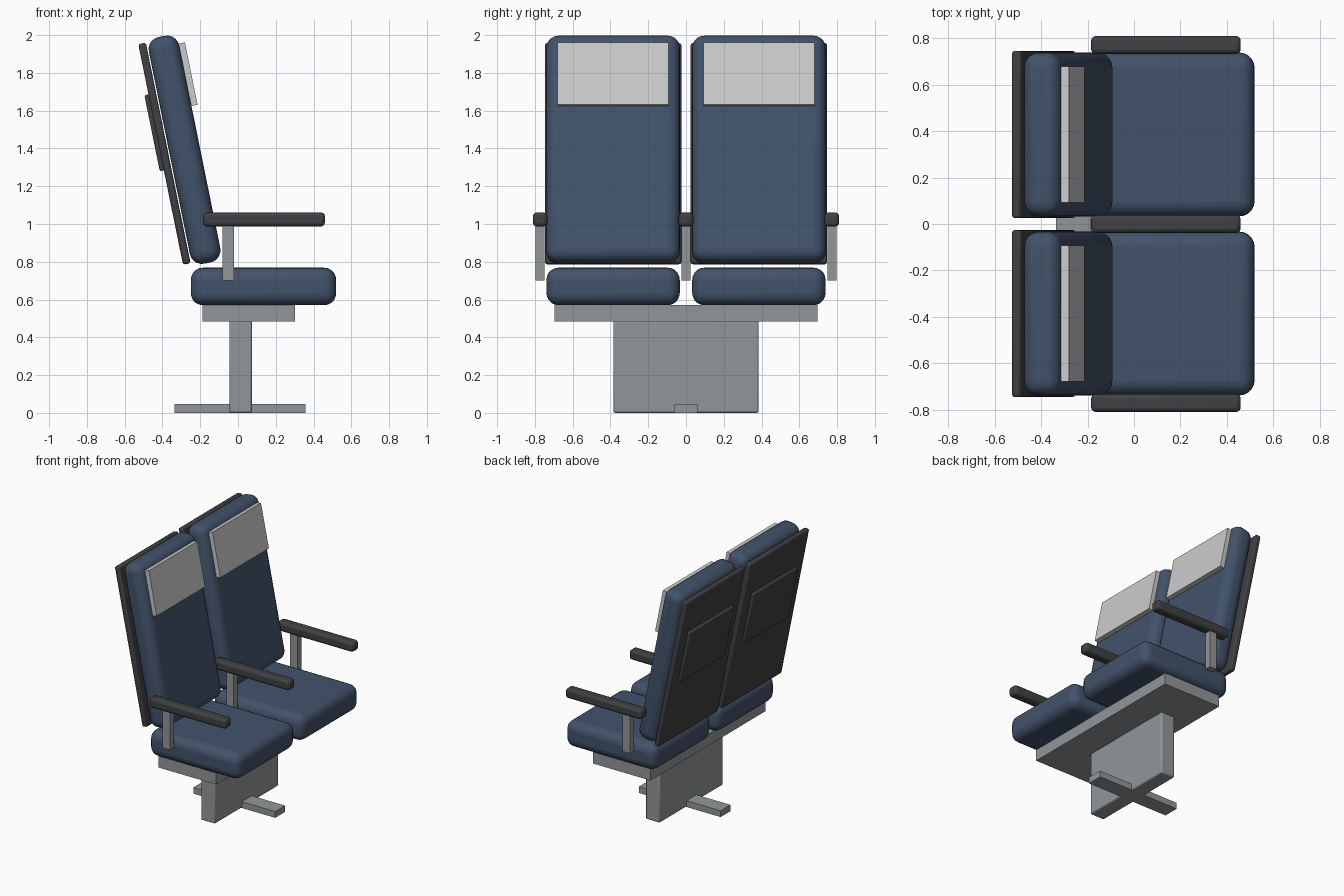
import bpy, math
from mathutils import Matrix, Vector

if "Cube" in bpy.data.objects:
    bpy.data.objects.remove(bpy.data.objects["Cube"])

TILT = -0.2          # backrest recline
PIVOT = Vector((-0.283, 0, 1.393))
SEAT_Y = 0.386       # seat centre offset
ARM_Y = 0.772        # outer armrest offset


def material(name, rgb):
    m = bpy.data.materials.new(name)
    m.diffuse_color = (*rgb, 1)
    m.use_nodes = True
    m.node_tree.nodes["Principled BSDF"].inputs["Base Color"].default_value = m.diffuse_color
    return m


FABRIC = material("blue_fabric", (0.055, 0.085, 0.145))
DARK = material("dark_plastic", (0.05, 0.052, 0.055))
METAL = material("grey_metal", (0.29, 0.305, 0.315))
CLOTH = material("pale_cloth", (0.55, 0.55, 0.54))


def box(name, xr, yr, zr, mat, bevel=0, segments=3, reclined=False):
    """Box from x, y, z ranges; reclined boxes are local to the backrest."""
    lo, hi = Vector((xr[0], yr[0], zr[0])), Vector((xr[1], yr[1], zr[1]))
    centre = (lo + hi) / 2
    bpy.ops.mesh.primitive_cube_add(size=1)
    ob = bpy.context.object
    ob.name = name
    ob.data.transform(Matrix.Diagonal((*(hi - lo), 1)))
    if reclined:
        rot = Matrix.Rotation(TILT, 4, 'Y')
        ob.matrix_world = Matrix.Translation(PIVOT) @ rot @ Matrix.Translation(centre)
    else:
        ob.location = centre
    ob.data.materials.append(mat)
    if bevel:
        b = ob.modifiers.new("round_edges", 'BEVEL')
        b.width = bevel
        b.segments = segments
        bpy.ops.object.shade_smooth_by_angle(angle=math.radians(35))
    return ob


def span(centre, width):
    return (centre - width / 2, centre + width / 2)


# Base: floor bar, pedestal and cross beam
box("floor_bar", (-0.336, 0.358), span(0, 0.12), (0, 0.048), METAL)
box("pedestal", (-0.046, 0.074), span(0, 0.77), (0, 0.487), METAL, 0.01, 2)
box("cross_beam", (-0.187, 0.303), span(0, 1.394), (0.484, 0.572), METAL)

# Two seats
for side, s in (("left", 1), ("right", -1)):
    y = s * SEAT_Y
    box(side + "_seat_cushion", (-0.25, 0.52), span(y, 0.706), (0.57, 0.769),
        FABRIC, 0.065, 5)
    box(side + "_backrest", (-0.082, 0.082), span(y, 0.708), (-0.612, 0.612),
        FABRIC, 0.065, 5, True)
    box(side + "_headrest_cover", (0.078, 0.115), span(y, 0.588), (0.22, 0.557),
        CLOTH, reclined=True)
    box(side + "_back_shell", (-0.129, -0.088), span(y, 0.722), (-0.595, 0.597),
        DARK, 0.012, 2, True)
    box(side + "_back_pocket", (-0.151, -0.12), span(y, 0.54), (-0.085, 0.325),
        DARK, 0.008, 2, True)

# Three armrests on posts
for place, y in (("left", ARM_Y), ("middle", 0), ("right", -ARM_Y)):
    box(place + "_armrest", (-0.185, 0.46), span(y, 0.077), (0.987, 1.061),
        DARK, 0.02, 3)
    box(place + "_armrest_post", (-0.082, -0.02), span(y, 0.047), (0.70, 0.995), METAL)
